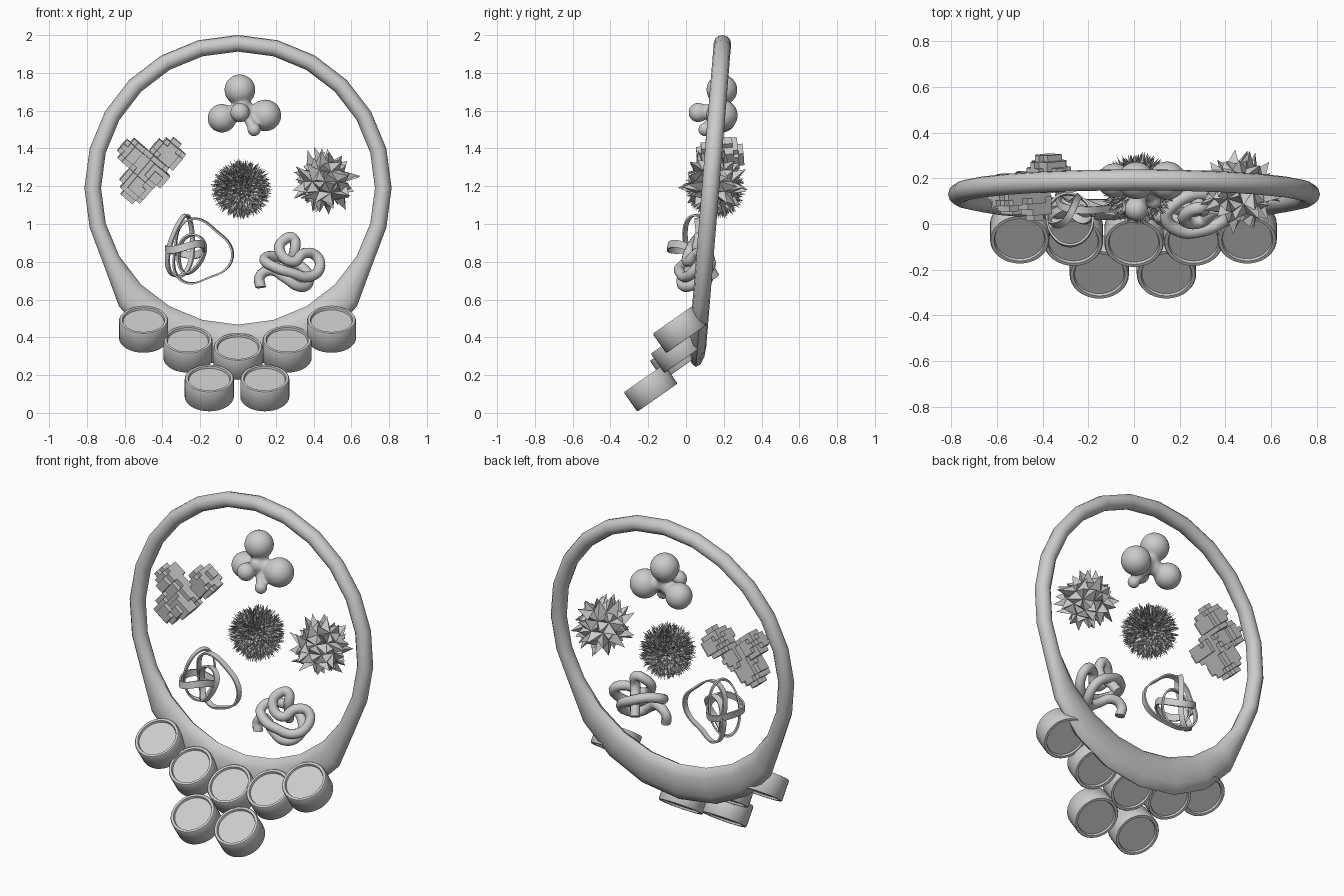
import bpy, bmesh, math, random
from mathutils import Vector, Matrix, Euler

if "Cube" in bpy.data.objects:
    bpy.data.objects.remove(bpy.data.objects["Cube"])

random.seed(4)


def add_mesh(name, bm, loc=(0, 0, 0), rot=(0, 0, 0), smooth=None):
    bmesh.ops.recalc_face_normals(bm, faces=bm.faces)
    me = bpy.data.meshes.new(name)
    bm.to_mesh(me)
    bm.free()
    ob = bpy.data.objects.new(name, me)
    bpy.context.collection.objects.link(ob)
    ob.location, ob.rotation_euler = loc, rot
    if smooth:
        bpy.ops.object.select_all(action='DESELECT')
        ob.select_set(True)
        bpy.context.view_layer.objects.active = ob
        bpy.ops.object.shade_smooth_by_angle(angle=math.radians(smooth))
    return ob


def skin_rings(bm, rings, closed):
    n = len(rings)
    for i in range(n if closed else n - 1):
        a, b = rings[i], rings[(i + 1) % n]
        for j in range(len(a)):
            k = (j + 1) % len(a)
            bm.faces.new((a[j], a[k], b[k], b[j]))


# Leaning hoop that swells into a wide crescent at the bottom
def hoop():
    swell = {0: .95, 1: .945, 2: .925, 3: .89, 4: .82}   # steps away from the bottom
    bm, rings, inner = bmesh.new(), [], .725
    for i in range(24):
        a = math.radians(i * 15 - 90)
        outer = swell.get(min(i, 24 - i), .813)
        mid, half = (outer + inner) / 2, (outer - inner) / 2
        ring = []
        for j in range(12):
            t = math.tau * j / 12
            r = mid + half * math.cos(t)
            ring.append(bm.verts.new((r * math.cos(a), .046 * math.sin(t), r * math.sin(a))))
        rings.append(ring)
    skin_rings(bm, rings, True)
    add_mesh("hoop_frame", bm, (0, .13, 1.19), (math.radians(-4.7), 0, 0), 40)


# Tilted round cups with a raised rim at both ends
def cup(name, x, y, z):
    prof = [(.108, -.012), (.112, 0), (.126, 0), (.13, -.006),
            (.13, -.119), (.126, -.125), (.112, -.125), (.108, -.113)]
    bm = bmesh.new()
    rings = [[bm.verts.new((r * math.cos(math.tau * k / 32), r * math.sin(math.tau * k / 32), h))
              for k in range(32)] for r, h in prof]
    skin_rings(bm, rings, False)
    bm.faces.new(rings[0])
    bm.faces.new(rings[-1])
    add_mesh(name, bm, (x, y, z), (math.radians(35), 0, 0), 35)


# Smooth cluster of merged balls
def ball_cluster():
    core = Vector((.03, .17, 1.60))
    balls = [((.01, .19, 1.71), .082), ((-.085, .19, 1.56), .076), ((.145, .19, 1.575), .084),
             ((.01, .065, 1.59), .052), ((.085, .10, 1.50), .036)]
    bm = bmesh.new()
    for c, r in balls:
        c = Vector(c)
        bmesh.ops.create_icosphere(bm, subdivisions=4, radius=r, matrix=Matrix.Translation(c))
        for s in range(1, 7):
            bmesh.ops.create_icosphere(bm, subdivisions=3, radius=min(.045, r * .75),
                                       matrix=Matrix.Translation(c.lerp(core, s / 6)))
    ob = add_mesh("ball_cluster", bm, smooth=80)
    rm = ob.modifiers.new("merge", 'REMESH')
    rm.mode, rm.voxel_size, rm.use_smooth_shade = 'VOXEL', .009, True
    sm = ob.modifiers.new("soften", 'SMOOTH')
    sm.factor, sm.iterations = .5, 5


# Stepped cluster made of small cubes
def block_cluster():
    lobes = [((-.555, .14, 1.37), .078), ((-.375, .22, 1.37), .085), ((-.54, .13, 1.205), .085),
             ((-.46, .15, 1.285), .085), ((-.43, .08, 1.25), .06)]
    rot = Euler((.12, math.radians(40), .1)).to_matrix()
    mid, s = Vector((-.46, .16, 1.29)), .027
    filled = {}
    rng = range(-10, 11)
    for i in rng:
        for j in rng:
            for k in rng:
                p = mid + rot @ Vector((i, j, k)) * s
                if any((p - Vector(c)).length < r for c, r in lobes):
                    filled[i, j, k] = True
    bm = bmesh.new()
    for cell in filled:
        for ax in range(3):
            for d in (-1, 1):
                nb = list(cell)
                nb[ax] += d
                if tuple(nb) in filled:
                    continue
                u, v, w = Vector(), Vector(), Vector()
                w[ax], u[(ax + 1) % 3], v[(ax + 2) % 3] = d / 2, d / 2, .5
                c = Vector(cell) + w
                quad = (c - u - v, c + u - v, c + u + v, c - u + v)
                bm.faces.new([bm.verts.new(mid + rot @ q * s) for q in quad])
    bmesh.ops.remove_doubles(bm, verts=bm.verts, dist=.001)
    add_mesh("block_cluster", bm)


# Spiked balls: every face of an icosphere is drawn out to a tip
def spiked_ball(name, loc, level, core, low, high, lean):
    bm = bmesh.new()
    bmesh.ops.create_icosphere(bm, subdivisions=level, radius=core)
    tips = bmesh.ops.poke(bm, faces=bm.faces[:])["verts"]
    for v in tips:
        off = Vector([random.uniform(-lean, lean) for _ in range(3)])
        v.co = (v.co.normalized() + off).normalized() * random.uniform(low, high)
    add_mesh(name, bm, loc)


# Flat ribbon hoops: bent ovals with a rectangular section
def ribbon(name, loc, rx, rz, rot, tri=0.0, width=.032, thick=.010):
    bm, rings, n = bmesh.new(), [], 48
    for i in range(n):
        a = math.tau * i / n
        k = 1 + tri * math.cos(3 * a)
        d = Vector((rx * k * math.cos(a), .015 * math.sin(2 * a), rz * k * math.sin(a)))
        out = Vector((math.cos(a), 0, math.sin(a))) * thick / 2
        side = Vector((0, width / 2, 0))
        rings.append([bm.verts.new(d + out * p + side * q)
                      for p, q in ((-1, -1), (1, -1), (1, 1), (-1, 1))])
    skin_rings(bm, rings, True)
    add_mesh(name, bm, loc, [math.radians(r) for r in rot], 35)


# Knotted round tube
def tube_knot():
    pts = [(.12, .02, .665), (.115, .03, .72), (.17, .02, .755), (.25, -.02, .715), (.32, -.01, .67),
           (.37, .05, .685), (.36, .11, .75), (.28, .13, .80), (.18, .09, .83), (.14, .03, .81),
           (.20, -.03, .77), (.29, -.03, .74), (.37, 0, .72), (.43, .05, .76), (.415, .09, .83),
           (.35, .06, .845), (.29, .01, .80), (.22, .02, .86), (.25, .06, .92), (.29, .07, .925),
           (.30, .06, .86), (.26, .12, .77), (.24, .15, .72)]
    cu = bpy.data.curves.new("tube_knot", 'CURVE')
    cu.dimensions = '3D'
    cu.bevel_depth, cu.bevel_resolution, cu.use_fill_caps = .028, 3, True
    cu.resolution_u = 6
    sp = cu.splines.new('BEZIER')
    sp.bezier_points.add(len(pts) - 1)
    for b, p in zip(sp.bezier_points, pts):
        b.co = p
        b.handle_left_type = b.handle_right_type = 'AUTO'
    bpy.context.collection.objects.link(bpy.data.objects.new("tube_knot", cu))


hoop()
for n, (x, y, z) in enumerate([(-.5, -.07, .493), (.495, -.07, .493), (-.265, -.08, .388),
                               (.26, -.08, .388), (0, -.085, .35), (-.152, -.223, .183),
                               (.142, -.223, .183)]):
    cup(f"cup_{n + 1}", x, y, z)
ball_cluster()
block_cluster()
spiked_ball("fine_spiked_ball", (.018, .155, 1.185), 4, .105, .125, .17, .12)
spiked_ball("coarse_spiked_ball", (.46, .145, 1.225), 2, .115, .14, .195, .25)
ribbon("ribbon_oval", (-.30, .06, .885), .085, .165, (8, 5, 45), width=.03)
ribbon("ribbon_triangle", (-.20, .08, .85), .155, .165, (5, 10, -10), .13)
ribbon("ribbon_small", (-.25, .06, .84), .075, .105, (-10, 12, -30))
ribbon("ribbon_flat", (-.28, .02, .865), .10, .115, (80, 0, 10), width=.04)
tube_knot()
